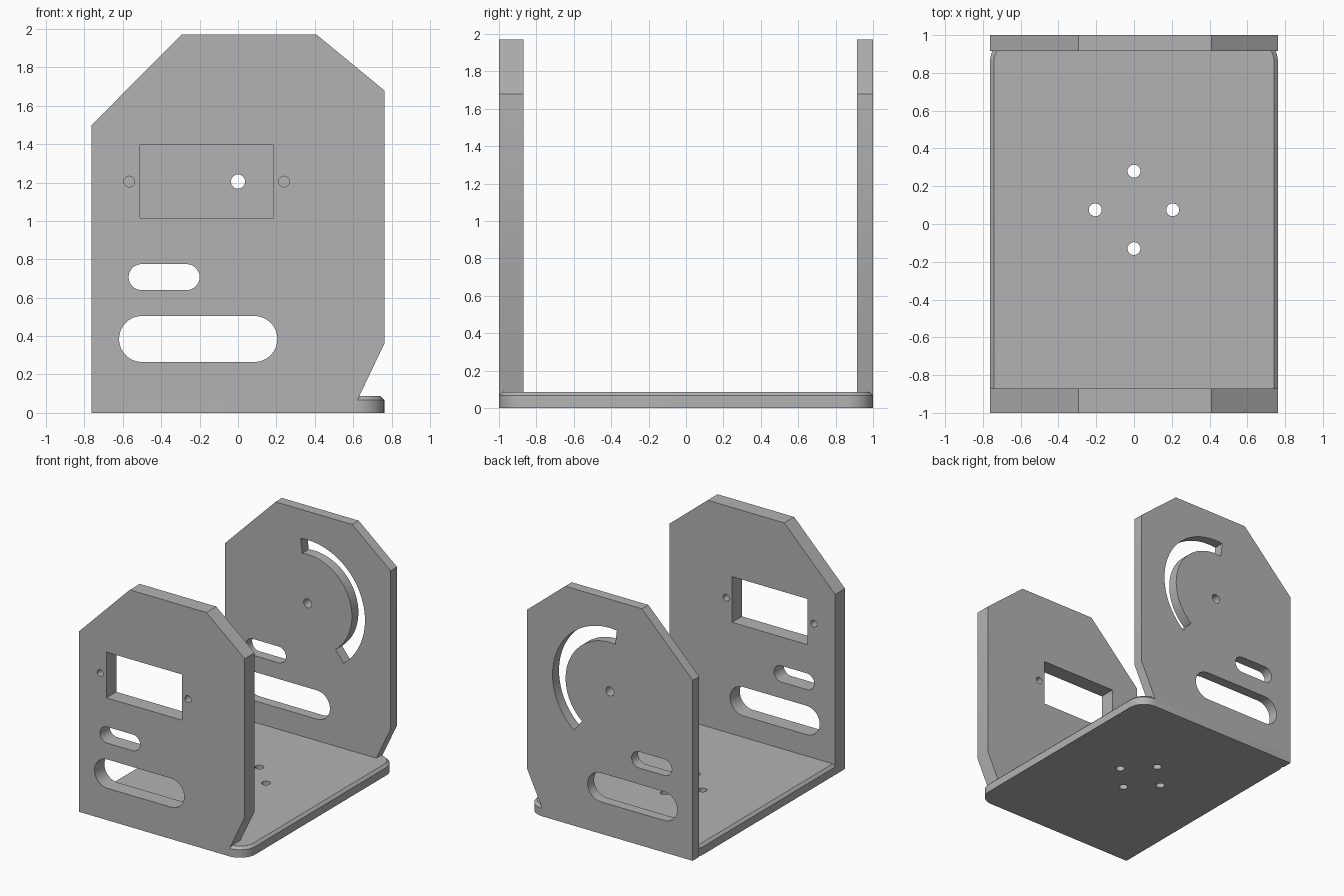
import bpy, bmesh
from math import radians, sin, cos

if "Cube" in bpy.data.objects:
    bpy.data.objects.remove(bpy.data.objects["Cube"], do_unlink=True)

HALF_X, HEIGHT = 0.762, 1.97
BASE_TOP, BEVEL, CORNER = 0.087, 0.021, 0.14
PIVOT = (0, 1.205)

grey = bpy.data.materials.new("plain grey")
grey.use_nodes = True
COLOUR = (0.45, 0.45, 0.45, 1)
grey.diffuse_color = COLOUR
grey.node_tree.nodes["Principled BSDF"].inputs["Base Color"].default_value = COLOUR


def arc(cx, cy, r, start, end, n):
    angles = [radians(start + (end - start) * i / n) for i in range(n + 1)]
    return [(cx + r * cos(a), cy + r * sin(a)) for a in angles]


def circle(cx, cy, r):
    return arc(cx, cy, r, 0, 360, 32)[:-1]


def slot(x0, x1, z0, z1):
    r, cz = (z1 - z0) / 2, (z0 + z1) / 2
    return arc(x1 - r, cz, r, -90, 90, 16) + arc(x0 + r, cz, r, 90, 270, 16)


def slab(name, loops, thickness):
    """Flat outline with holes, extruded from local z = 0 up to thickness."""
    curve = bpy.data.curves.new(name, "CURVE")
    curve.dimensions, curve.fill_mode = "2D", "BOTH"
    curve.extrude = thickness / 2
    for loop in loops:
        spline = curve.splines.new("POLY")
        spline.points.add(len(loop) - 1)
        for point, (x, y) in zip(spline.points, loop):
            point.co = (x, y, 0, 1)
        spline.use_cyclic_u = True
    obj = bpy.data.objects.new(name, curve)
    bpy.context.collection.objects.link(obj)
    bpy.ops.object.select_all(action="DESELECT")
    obj.select_set(True)
    bpy.context.view_layer.objects.active = obj
    bpy.ops.object.convert(target="MESH")
    obj = bpy.context.object
    obj.name = name
    bm = bmesh.new()
    bm.from_mesh(obj.data)
    bmesh.ops.remove_doubles(bm, verts=bm.verts, dist=0.0001)
    bmesh.ops.translate(bm, verts=bm.verts, vec=(0, 0, thickness / 2))
    bmesh.ops.recalc_face_normals(bm, faces=bm.faces)
    bm.to_mesh(obj.data)
    bm.free()
    obj.data.materials.clear()
    obj.data.materials.append(grey)
    bpy.ops.object.shade_smooth_by_angle(angle=radians(30))
    return obj


# Base: rounded rectangle with four mounting holes
cx, cy = HALF_X - CORNER, 1 - CORNER
outline = []
for sx, sy, a in ((1, 1, 0), (-1, 1, 90), (-1, -1, 180), (1, -1, 270)):
    outline += arc(sx * cx, sy * cy, CORNER, a, a + 90, 12)
holes = [circle(x, y, 0.034) for x, y in
         ((0, 0.28), (0, -0.13), (0.205, 0.075), (-0.205, 0.075))]
base = slab("base_plate", [outline] + holes, BASE_TOP)

# Chamfer the upper rim of the base
bm = bmesh.new()
bm.from_mesh(base.data)
bmesh.ops.bisect_plane(bm, geom=bm.verts[:] + bm.edges[:] + bm.faces[:],
                       plane_co=(0, 0, BASE_TOP - BEVEL), plane_no=(0, 0, 1))
for v in bm.verts:
    if v.co.z > BASE_TOP - 0.001 and (abs(v.co.x) > 0.5 or abs(v.co.y) > 0.5):
        px = max(-cx, min(cx, v.co.x))
        py = max(-cy, min(cy, v.co.y))
        k = 1 - BEVEL / CORNER
        v.co.x, v.co.y = px + (v.co.x - px) * k, py + (v.co.y - py) * k
bm.to_mesh(base.data)
bm.free()
bpy.ops.object.shade_smooth_by_angle(angle=radians(30))

# Upright plates share one clipped outline and two cable slots
side = [(-HALF_X, 0), (cx, 0), (cx, 0.066), (HALF_X, 0.36), (HALF_X, 1.68),
        (0.41, HEIGHT), (-0.295, HEIGHT), (-HALF_X, 1.5)]
slots = [slot(-0.57, -0.2, 0.64, 0.775), slot(-0.62, 0.205, 0.265, 0.505)]
window = [(-0.51, 1.015), (0.185, 1.015), (0.185, 1.395), (-0.51, 1.395)]
screws = [circle(x, PIVOT[1], 0.028) for x in (-0.567, 0.24)]
arc_slot = arc(*PIVOT, 0.527, -51, 97, 48) + arc(*PIVOT, 0.407, 97, -51, 48)

front = slab("front_plate", [side, window] + slots + screws, 0.13)
front.location.y = -0.87
back = slab("back_plate", [side, arc_slot, circle(*PIVOT, 0.037)] + slots, 0.085)
back.location.y = 1
for plate in (front, back):
    plate.rotation_euler.x = radians(90)
